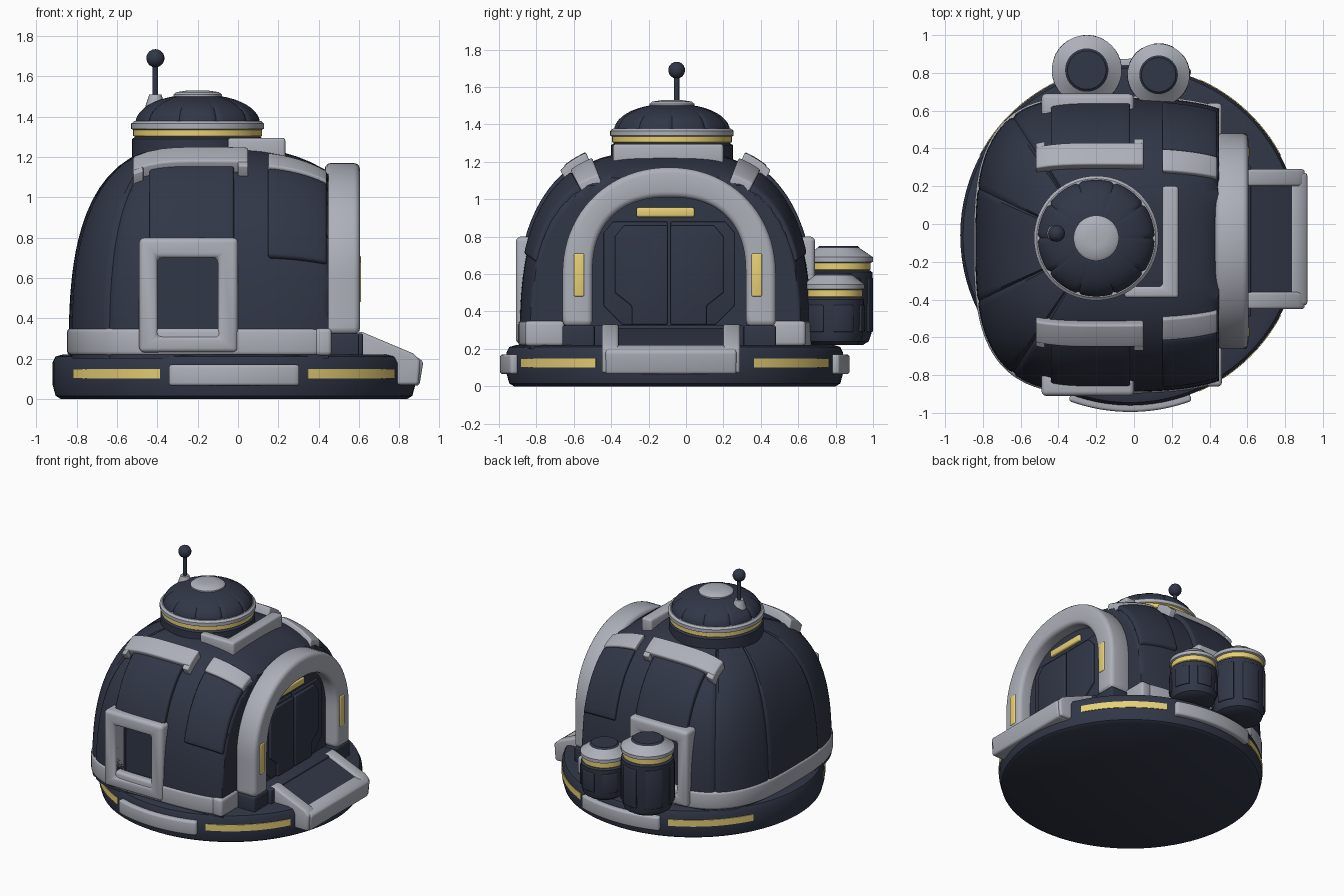
import bpy, bmesh, math
from math import sin, cos, radians, pi
from mathutils import Vector

if "Cube" in bpy.data.objects:
    bpy.data.objects.remove(bpy.data.objects["Cube"])


def material(name, rgb):
    m = bpy.data.materials.new(name)
    m.diffuse_color = (*rgb, 1)
    m.use_nodes = True
    m.node_tree.nodes["Principled BSDF"].inputs["Base Color"].default_value = m.diffuse_color
    return m


DARK = material("dark navy", (0.031, 0.038, 0.063))
GREY = material("light grey", (0.42, 0.435, 0.49))
GOLD = material("warm yellow", (0.8, 0.63, 0.18))
MATS = [DARK, GREY, GOLD]
D, G, Y = 0, 1, 2


def finish(name, verts, faces, mat, bevel=0.0, cutters=(), fmats=None):
    me = bpy.data.meshes.new(name)
    me.from_pydata([tuple(v) for v in verts], [], faces)
    for m in (MATS if fmats else [MATS[mat]]):
        me.materials.append(m)
    if fmats:
        me.polygons.foreach_set("material_index", fmats)
    bm = bmesh.new()
    bm.from_mesh(me)
    bmesh.ops.remove_doubles(bm, verts=bm.verts, dist=1e-5)
    bmesh.ops.recalc_face_normals(bm, faces=bm.faces)
    bm.to_mesh(me)
    bm.free()
    ob = bpy.data.objects.new(name, me)
    bpy.context.collection.objects.link(ob)
    bpy.ops.object.select_all(action='DESELECT')
    ob.select_set(True)
    bpy.context.view_layer.objects.active = ob
    for c in cutters:
        b = ob.modifiers.new("cut", 'BOOLEAN')
        b.operation, b.object = 'DIFFERENCE', c
        bpy.ops.object.modifier_apply(modifier="cut")
    if bevel:
        b = ob.modifiers.new("bevel", 'BEVEL')
        b.width, b.segments, b.angle_limit = bevel, 3, radians(40)
        bpy.ops.object.modifier_apply(modifier="bevel")
    bpy.ops.object.shade_smooth_by_angle(angle=radians(38))
    return ob


def prism(name, pts, a, b, place, mat, bevel=0.0):
    """Extrude a 2D outline from depth a to b; place(p, q, depth) -> xyz."""
    n = len(pts)
    v = [place(p, q, d) for d in (a, b) for p, q in pts]
    f = [list(range(n)), list(range(n, 2 * n))]
    f += [[i, (i + 1) % n, n + (i + 1) % n, n + i] for i in range(n)]
    return finish(name, v, f, mat, bevel)


def along_x(p, q, d): return (d, p, q)
def along_y(p, q, d): return (p, d, q)


def box(name, x0, x1, y0, y1, z0, z1, mat, bevel=0.0):
    return prism(name, [(y0, z0), (y1, z0), (y1, z1), (y0, z1)], x0, x1, along_x, mat, bevel)


def shell(name, f, nu, nv, o0, o1, mat, bevel=0.0):
    """Solid curved plate from f(u, v, offset) between two offsets."""
    w, k = nv + 1, (nu + 1) * (nv + 1)
    v = [f(i / nu, j / nv, o) for o in (o0, o1) for i in range(nu + 1) for j in range(w)]
    fs = []
    for i in range(nu):
        for j in range(nv):
            q = [i * w + j, i * w + j + 1, (i + 1) * w + j + 1, (i + 1) * w + j]
            fs += [q, [a + k for a in q]]
    rim = [i * w for i in range(nu)] + [nu * w + j for j in range(nv)]
    rim += [i * w + nv for i in range(nu, 0, -1)] + list(range(nv, 0, -1))
    fs += [[a, b, b + k, a + k] for a, b in zip(rim, rim[1:] + rim[:1])]
    return finish(name, v, fs, mat, bevel)


def lathe(name, cx, cy, prof, segs=64, groove=0):
    """prof: (radius, z, colour of the band that starts here)."""
    v, f, mi = [], [], []
    for r, z, _ in prof:
        for i in range(segs):
            k = 0.965 if groove and i % groove == 0 else 1
            a = 2 * pi * i / segs
            v.append((cx + r * k * cos(a), cy + r * k * sin(a), z))
    for j in range(len(prof) - 1):
        for i in range(segs):
            n = (i + 1) % segs
            f.append([j * segs + i, j * segs + n, (j + 1) * segs + n, (j + 1) * segs + i])
            mi.append(prof[j][2])
    for j in (0, len(prof) - 1):
        f.append([j * segs + i for i in range(segs)])
        mi.append(prof[j][2])
    return finish(name, v, f, D, 0, (), mi)


# Rounded hull: a super-ellipsoid, longer towards the door
CX, CY, CZ = -0.2, -0.11, 0.2


def hull(d):
    a, m = (0.98, 3.5) if d[0] > 0 else (0.64, 3.0)
    p = (abs(d[0] / a) ** m + abs(d[1] / 0.78) ** m) ** (2.8 / m)
    return (p + abs(d[2] / 1.06) ** 2.8) ** (1 / 2.8)


def on_hull(x, th, side, off):
    lo, hi = 0.0, 2.0
    for _ in range(30):
        r = (lo + hi) / 2
        if hull((x - CX, r * cos(th), r * sin(th))) < 1:
            lo = r
        else:
            hi = r
    return (x, CY + side * (lo + off) * cos(th), CZ + (lo + off) * sin(th))


# window recess cutters
cutters = [box("window_cutter", -0.4, -0.1, min(a, b), max(a, b), 0.31, 0.7, D)
           for a, b in ((-1.1, -0.77), (0.55, 0.9))]
NP, NE = 240, 24
SEAMS = (82, 103, 137, 158)
verts, faces = [], []
for e in range(NE):
    el = pi / 2 * e / NE
    for i in range(NP):
        a = 2 * pi * i / NP
        d = Vector((cos(a) * cos(el), sin(a) * cos(el), sin(el)))
        d *= (0.988 if i in SEAMS else 1) / hull(d)
        verts.append((min(CX + d.x, 0.45), CY + d.y, CZ + d.z))
for e in range(NE - 1):
    for i in range(NP):
        n = (i + 1) % NP
        faces.append([e * NP + i, e * NP + n, (e + 1) * NP + n, (e + 1) * NP + i])
faces += [list(range(NP)), [(NE - 1) * NP + i for i in range(NP)]]
finish("hull", verts, faces, D, 0, cutters)
for c in cutters:
    bpy.data.objects.remove(c)


def patch(name, x0, x1, t0, t1, side, o1, mat, bevel):
    shell(name, lambda u, v, o: on_hull(x0 + (x1 - x0) * u, radians(t0 + (t1 - t0) * v), side, o),
          8, 12, -0.04, o1, mat, bevel)


# Things mirrored front and back: window, panels, roof beams
for side, tag in ((-1, "front"), (1, "back")):
    patch(tag + "_window_panel", -0.44, -0.02, 36, 63, side, 0.03, D, 0.012)
    patch(tag + "_roof_beam", -0.52, 0.05, 61, 68, side, 0.06, G, 0.02)
    for x in (-0.52, 0.0):
        patch(tag + "_beam_end", x, x + 0.05, 59.5, 64, side, 0.055, G, 0.015)
    patch(tag + "_corner_panel", 0.15, 0.44, 34, 62, side, 0.022, D, 0.012)
    patch(tag + "_corner_strip", 0.15, 0.44, 62, 69, side, 0.032, G, 0.015)
    # skirt return beside the door arch
    y0, y1 = sorted((CY + side * 0.54, CY + side * 0.75))
    box(tag + "_skirt_return", 0.38, 0.465, y0, y1, 0.215, 0.35, G, 0.02)
    rects = [((-0.49, 0.23), (0.0, 0.23), (0.0, 0.8), (-0.49, 0.8)),
             ((-0.4, 0.31), (-0.1, 0.31), (-0.1, 0.7), (-0.4, 0.7))]
    v = [(x, CY + side * d, z) for d in (0.66, 0.80) for r in rects for x, z in r]
    f = []
    for i in range(4):
        n = (i + 1) % 4
        f += [[i, n, 4 + n, 4 + i], [8 + i, 8 + n, 12 + n, 12 + i],
              [i, n, 8 + n, 8 + i], [4 + i, 4 + n, 12 + n, 12 + i]]
    finish(tag + "_window_frame", v, f, G, 0.025)


# Grey skirt round the foot of the hull
def skirt(u, v, o):
    a = radians(50 + 260 * u)
    d = Vector((cos(a), sin(a), 0))
    d *= 1 / hull(d) + o
    return (CX + d.x, CY + d.y, 0.215 + 0.135 * v)


shell("skirt", skirt, 90, 2, -0.06, 0.008, G, 0.02)

# Round base with rim plates and lights
BX, BY = -0.02, -0.06
lathe("base", BX, BY, [(0.86, 0, D), (0.885, 0.015, D), (0.9, 0.07, D), (0.9, 0.18, D),
                       (0.885, 0.21, D), (0.85, 0.22, D)], 96)


def rim(name, mid, half, z0, z1, o1, mat, bevel):
    def f(u, v, o):
        a = radians(mid + half * (2 * u - 1))
        return (BX + (0.9 + o) * cos(a), BY + (0.9 + o) * sin(a), z0 + (z1 - z0) * v)
    shell(name, f, 20, 1, -0.04, o1, mat, bevel)


for a in (-90, 90):
    rim("rim_plate", a, 20.5, 0.065, 0.17, 0.035, G, 0.015)
for a in (-47, 47, 133, -133):
    rim("rim_light", a, 19, 0.101, 0.149, 0.004, Y, 0)

# Roof turret, dome and cap
TX, TY = -0.2, -0.075
lathe("turret_ring", TX, TY, [(0.325, 1.12, D), (0.325, 1.29, D), (0.31, 1.3, Y), (0.32, 1.305, Y),
                              (0.32, 1.335, Y), (0.33, 1.34, G), (0.33, 1.365, G), (0.315, 1.378, G),
                              (0.28, 1.378, G)])
lathe("turret_dome", TX, TY, [(0.31 * cos(t) ** 0.9 if t else 0.31, 1.365 + 0.145 * sin(t), D)
                              for t in [radians(8 * k) for k in range(10)]], 120, 12)
lathe("turret_cap", TX, TY, [(0.12, 1.48, G), (0.12, 1.51, G), (0.105, 1.522, G), (0.05, 1.53, G)])

# Antenna
AX, AY = -0.41, -0.05
lathe("antenna_foot", AX, AY, [(0.055, 1.4, G), (0.05, 1.45, G), (0.03, 1.51, G)], 20)
lathe("antenna_rod", AX, AY, [(0.014, 1.48, D), (0.014, 1.67, D)], 16)
lathe("antenna_ball", AX, AY, [(0.045 * sin(radians(t)) + 1e-4, 1.69 - 0.045 * cos(radians(t)), D)
                               for t in range(0, 181, 20)], 20)

# L-shaped roof bracket
prism("roof_bracket", [(-0.05, -0.39), (0.235, -0.39), (0.235, 0.2), (0.15, 0.2), (0.15, -0.33), (-0.05, -0.33)],
      1.18, 1.295, lambda p, q, d: (p, q, d), G, 0.015)


# Door arch
def arch_point(u, o):
    r, n = 0.41 + o, 2.4 - 2 * o
    if u < 0.15 or u > 0.85:
        k = min(u, 1 - u) / 0.15
        return (r if u < 0.5 else -r, 0.32 + 0.28 * k)
    t = (u - 0.15) / 0.7 * pi
    c = cos(t)
    return (math.copysign(abs(c) ** (2 / n), c) * r, 0.6 + abs(sin(t)) ** (2 / n) * r)


def arch(u, v, o):
    y, z = arch_point(u, o)
    return (0.43 + v * 0.175, y - 0.09, z)


shell("door_arch", arch, 60, 1, 0.0, 0.16, G, 0.03)
prism("door_wall", [(y - 0.09, z) for y, z in (arch_point(i / 40, 0.02) for i in range(41))],
      0.44, 0.51, along_x, D)
door = [(0.008, 0.33), (0.2, 0.33), (0.2, 0.43), (0.29, 0.5), (0.29, 0.8), (0.24, 0.86), (0.008, 0.86)]
leaf = [(0.008, 0.33), (0.25, 0.33), (0.35, 0.43), (0.35, 0.82), (0.3, 0.88), (0.008, 0.88)]
for s in (-1, 1):
    prism("door_leaf", [(-0.09 + s * y, z) for y, z in leaf], 0.5, 0.522, along_x, D, 0.006)
    prism("door_panel", [(-0.09 + s * y, z) for y, z in door], 0.51, 0.54, along_x, D, 0.008)
    y = -0.097 + s * 0.475
    box("arch_light", 0.59, 0.611, y - 0.028, y + 0.028, 0.48, 0.71, Y, 0.008)
    y = -0.09 + s * 0.485
    box("arch_foot", 0.42, 0.6, y - 0.085, y + 0.085, 0.2, 0.325, D, 0.01)
box("door_light", 0.5, 0.53, -0.265, 0.045, 0.905, 0.955, Y, 0.01)
box("door_step", 0.44, 0.62, -0.49, 0.31, 0.2, 0.325, D, 0.01)

# Entry ramp
rail = [(0.58, 0.19), (0.58, 0.335), (0.62, 0.33), (0.87, 0.225), (0.905, 0.19), (0.895, 0.07), (0.78, 0.07)]
for y in (-0.45, 0.2):
    prism("ramp_rail", rail, y, y + 0.09, along_y, G, 0.015)
prism("ramp_lip", [(0.78, 0.065), (0.9, 0.065), (0.92, 0.185), (0.88, 0.212), (0.83, 0.225)],
      -0.43, 0.27, along_y, G, 0.015)
prism("ramp_plate", [(0.58, 0.19), (0.58, 0.315), (0.62, 0.31), (0.85, 0.215), (0.8, 0.1)],
      -0.37, 0.21, along_y, D)

# Storage canisters at the back
for x, y, r, h in ((-0.25, 0.815, 0.185, 0.53), (0.13, 0.79, 0.165, 0.385)):
    cap = 0.22 + h
    lathe("canister", x, y, [(r * 0.7, 0.22, D), (r * 0.88, 0.24, D), (r * 0.95, 0.28, D),
                             (r * 0.98, cap - 0.14, D), (r * 0.9, cap - 0.13, Y), (r * 0.93, cap - 0.125, Y),
                             (r * 0.93, cap - 0.09, G), (r, cap - 0.085, G), (r, cap - 0.06, G),
                             (r * 0.62, cap - 0.012, D), (r * 0.55, cap, D)], 40)
    for k in range(6):
        def rib(u, v, o, k=k):
            a = radians(60 * k + 40 * u)
            return (x + (r * 0.95 + o) * cos(a), y + (r * 0.95 + o) * sin(a), 0.29 + (h - 0.24) * v)
        shell("canister_panel", rib, 6, 1, -0.02, 0.01, D, 0.006)
